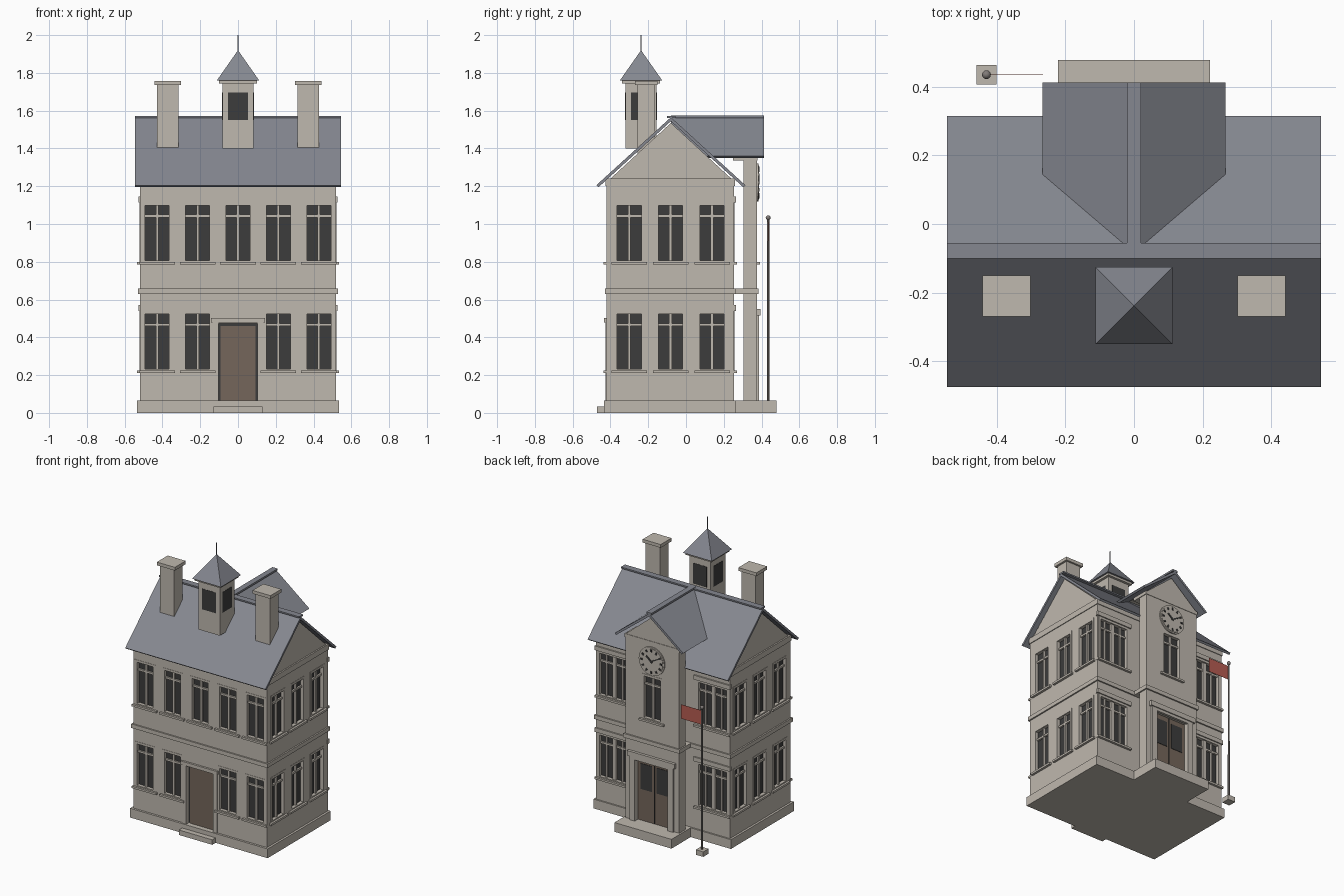
import bpy, bmesh, math
from mathutils import Matrix, Vector

cube = bpy.data.objects.get("Cube")
if cube:
    bpy.data.objects.remove(cube, do_unlink=True)


def material(name, *rgb):
    m = bpy.data.materials.new(name)
    m.use_nodes = True
    m.diffuse_color = (*rgb, 1)
    m.node_tree.nodes["Principled BSDF"].inputs["Base Color"].default_value = (*rgb, 1)
    return m


STONE = material("pale stone", .52, .48, .425)
SLATE = material("grey slate", .235, .245, .28)
GLASS = material("dark glass", .045, .045, .045)
WOOD = material("brown wood", .178, .134, .105)
RED = material("red cloth", .47, .11, .085)
METAL = material("grey metal", .22, .2, .19)


def finish(name, bm, mats, matrix=None):
    bmesh.ops.recalc_face_normals(bm, faces=bm.faces)
    me = bpy.data.meshes.new(name)
    bm.to_mesh(me)
    bm.free()
    for m in mats:
        me.materials.append(m)
    ob = bpy.data.objects.new(name, me)
    bpy.context.collection.objects.link(ob)
    if matrix:
        ob.matrix_world = matrix
    return ob


def boxes(name, parts, mats, matrix=None):
    """Each part is (x range, y range, z range, material index)."""
    bm = bmesh.new()
    for *ranges, index in parts:
        mid = Vector([(a + b) / 2 for a, b in ranges])
        size = [abs(b - a) for a, b in ranges]
        new = bmesh.ops.create_cube(bm, size=1, matrix=Matrix.Translation(mid) @ Matrix.Diagonal((*size, 1)))
        for f in {f for v in new["verts"] for f in v.link_faces}:
            f.material_index = index
    return finish(name, bm, mats, matrix)


def box(name, x, y, z, mat):
    return boxes(name, [(x, y, z, 0)], [mat])


def carve(ob, holes):
    """Cut box-shaped recesses into a wall."""
    cutter = boxes("cutter", holes, [STONE])
    cutter.hide_render = True
    mod = ob.modifiers.new("recesses", "BOOLEAN")
    mod.object, mod.operation, mod.solver = cutter, "DIFFERENCE", "EXACT"
    bpy.context.view_layer.update()
    carved = bpy.data.meshes.new_from_object(ob.evaluated_get(bpy.context.evaluated_depsgraph_get()))
    ob.modifiers.clear()
    ob.data = carved
    bpy.data.objects.remove(cutter, do_unlink=True)


def prism(name, profile, lo, hi, axis, mat):
    """Extrude a (horizontal, z) profile along x or y."""
    bm = bmesh.new()
    place = (lambda a, z: (lo, a, z)) if axis == "x" else (lambda a, z: (a, lo, z))
    face = bm.faces.new([bm.verts.new(place(a, z)) for a, z in profile])
    new = bmesh.ops.extrude_face_region(bm, geom=[face])["geom"]
    shift = (hi - lo, 0, 0) if axis == "x" else (0, hi - lo, 0)
    bmesh.ops.translate(bm, vec=shift, verts=[v for v in new if isinstance(v, bmesh.types.BMVert)])
    return finish(name, bm, [mat])


def gable_roof(name, mid, half, eave, ridge, lo, hi, axis):
    prism(name, [(mid - half, eave), (mid, ridge), (mid + half, eave),
                 (mid + half - .012, eave - .01), (mid, ridge - .021), (mid - half + .012, eave - .01)],
          lo, hi, axis, SLATE)


def cylinder(name, loc, r1, r2, depth, sides, mat, rot=None):
    bm = bmesh.new()
    bmesh.ops.create_cone(bm, cap_ends=True, segments=sides, radius1=r1, radius2=r2, depth=depth)
    return finish(name, bm, [mat], Matrix.Translation(loc) @ (rot or Matrix()))


def sym(a):
    return (-a, a)


# Main block, plinth and bands
box("main_plinth", sym(.535), (-.435, .265), (0, .065), STONE)
main_walls = box("main_walls", sym(.52), (-.42, .255), (.065, 1.22), STONE)
box("middle_band", sym(.53), (-.43, .265), (.63, .658), STONE)
box("top_band", sym(.525), (-.425, .26), (1.2, 1.24), STONE)
prism("main_gable", [(-.4, 1.24), (.24, 1.24), (-.08, 1.535)], -.515, .515, "x", STONE)
gable_roof("main_roof", -.08, .395, 1.205, 1.565, -.545, .545, "x")
box("main_ridge_cap", sym(.545), (-.1, -.055), (1.562, 1.572), SLATE)
box("front_step", sym(.13), (-.472, -.43), (0, .035), STONE)

# Rear entrance bay
box("bay_step", sym(.222), (.26, .478), (0, .065), STONE)
bay_wall = box("bay_wall", sym(.21), (.305, .375), (.065, 1.34), STONE)
box("bay_band", sym(.22), (.25, .385), (.63, .658), STONE)
box("bay_cornice", sym(.215), (.25, .378), (1.335, 1.358), STONE)
prism("bay_gable", [(-.21, 1.355), (.21, 1.355), (0, 1.53)], .2, .375, "y", STONE)
gable_roof("bay_roof", 0, .267, 1.36, 1.568, -.08, .412, "y")
box("bay_ridge_cap", sym(.02), (-.08, .412), (1.562, 1.575), SLATE)


# Recessed windows: local -y points out of the wall
def window(name, x, y, z, turn, w=.16, bars=((0, .007),), lintel=False):
    a, b, m, h = w / 2, .016, .007, .315
    parts = [(sym(a), (.022, .03), (0, h), 1),
             ((-a, -a + b), (-.002, .03), (0, h), 0),
             ((a - b, a), (-.002, .03), (0, h), 0),
             (sym(a), (-.002, .03), (h - b, h), 0),
             (sym(a), (-.002, .03), (0, b / 2), 0),
             (sym(a), (.01, .03), (h * .77 - m, h * .77 + m), 0),
             (sym(a + .014), (-.016, .01), (-.014, 0), 0)]
    parts += [((c - r, c + r), (.008, .03), (0, h), 0) for c, r in bars]
    if lintel:
        parts.append((sym(a + .016), (-.01, .01), (h, h + .03), 0))
    place = Matrix.Translation((x, y, z)) @ Matrix.Rotation(turn, 4, "Z")
    boxes(name, parts, [STONE, GLASS], place)
    return (*zip(place @ Vector((-a, -.05, 0)), place @ Vector((a, .03, h))), 0)


PAIR = ((-.0625, .005), (0, .015), (.0625, .005))
holes = [(sym(.104), (-.5, -.39), (.05, .472), 0)]
for floor, z in (("lower", .225), ("upper", .8)):
    for i in range(-2, 3):
        if i or floor == "upper":
            holes.append(window(floor + "_front_window", i * .214, -.42, z, 0))
    for s in (-1, 1):
        for y in (-.3, -.082, .138):
            holes.append(window(floor + "_side_window", s * .52, y, z, s * math.pi / 2))
        holes.append(window(floor + "_back_window", s * .385, .255, z, math.pi, .25, PAIR, True))
carve(main_walls, holes)
carve(bay_wall, [(sym(.128), (.345, .5), (.05, .5), 0),
                 window("bay_window", 0, .375, .8, math.pi)])

# Front door with jambs and lintel
boxes("front_door", [(sym(.093), (-.4, -.385), (.065, .46), 1),
                     (sym(.104), (-.395, -.385), (.065, .472), 2),
                     ((-.135, -.104), (-.427, -.41), (.065, .48), 0),
                     ((.104, .135), (-.427, -.41), (.065, .48), 0),
                     (sym(.142), (-.434, -.41), (.478, .503), 0)], [STONE, WOOD, GLASS])

# Rear double door with glazed panels, posts and lintel
rear = [(sym(.128), (.34, .35), (.065, .5), 1),
        (sym(.003), (.34, .352), (.065, .5), 2),
        (sym(.185), (.37, .394), (.515, .55), 0),
        (sym(.17), (.37, .387), (.495, .515), 0)]
for s in (-1, 1):
    rear += [((s * .018, s * .108), (.345, .353), (.285, .465), 2),
             ((s * .128, s * .17), (.37, .387), (.065, .515), 0)]
boxes("rear_door", rear, [STONE, WOOD, GLASS])

# Clock: disc, rim, hour marks and hands
CLOCK = Vector((0, .376, 1.22))
FLAT = Matrix.Rotation(math.pi / 2, 4, "X")
cylinder("clock_rim", CLOCK - Vector((0, .003, 0)), .1, .1, .02, 32, STONE, FLAT)
cylinder("clock_face", CLOCK, .09, .09, .02, 32, STONE, FLAT)


def clock_bar(name, hour, start, end, width):
    turn = Matrix.Rotation(-hour * math.pi / 6, 4, "Y")
    boxes(name, [(sym(width), (.008, .014), (start, end), 0)], [GLASS], Matrix.Translation(CLOCK) @ turn)


for hour in range(12):
    clock_bar("hour_mark", hour, .068, .084, .006)
clock_bar("hour_hand", 10.3, -.01, .05, .006)
clock_bar("minute_hand", 2, -.01, .07, .004)

# Chimneys
for s in (-1, 1):
    x = s * .372
    box("chimney", (x - .056, x + .056), (-.257, -.163), (1.3, 1.74), STONE)
    box("chimney_cap", (x - .07, x + .07), (-.27, -.15), (1.735, 1.758), STONE)

# Bell turret with openings, pyramid roof and spike
Y = -.238
box("turret", sym(.083), (Y - .083, Y + .083), (1.4, 1.75), STONE)
for i in range(4):
    boxes("turret_opening", [(sym(.053), (-.0845, -.08), (1.55, 1.695), 0)], [GLASS],
          Matrix.Translation((0, Y, 0)) @ Matrix.Rotation(i * math.pi / 2, 4, "Z"))
box("turret_eave", sym(.1), (Y - .1, Y + .1), (1.745, 1.76), STONE)
cylinder("turret_roof", (0, Y, 1.84), .112 * math.sqrt(2), 0, .16, 4, SLATE, Matrix.Rotation(math.pi / 4, 4, "Z"))
cylinder("turret_spike", (0, Y, 1.95), .003, .003, .1, 8, SLATE)

# Flagpole and flag
PX, PY = -.43, .435
box("pole_base", (PX - .029, PX + .029), (PY - .029, PY + .029), (0, .035), STONE)
cylinder("flagpole", (PX, PY, .53), .007, .006, 1, 10, METAL)
bm = bmesh.new()
bmesh.ops.create_uvsphere(bm, u_segments=12, v_segments=8, radius=.013)
for f in bm.faces:
    f.smooth = True
finish("pole_ball", bm, [METAL], Matrix.Translation((PX, PY, 1.033)))
box("flag", (PX, PX + .165), (PY - .0005, PY + .0005), (.91, 1.01), RED)
